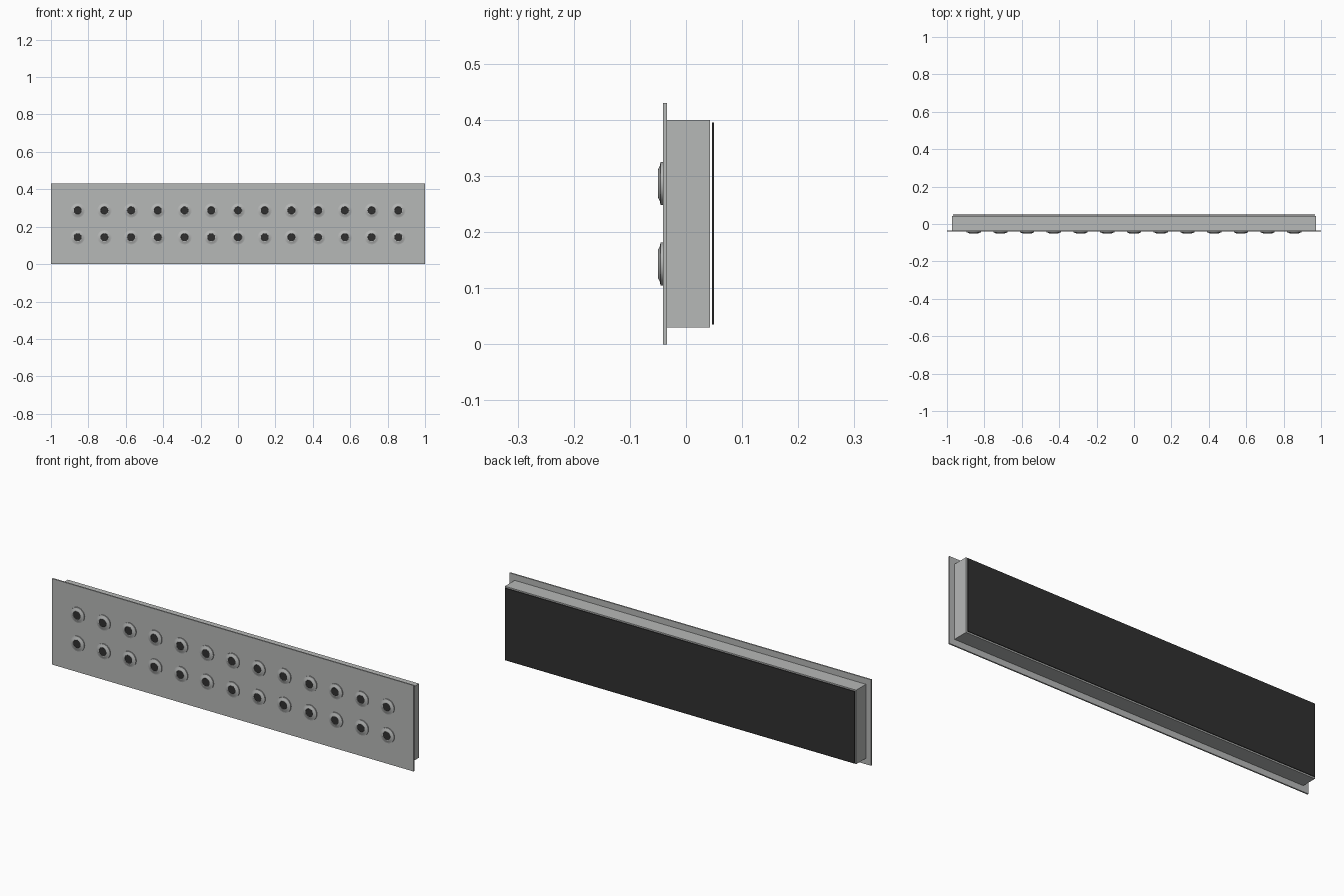
import bpy
import bmesh
from math import cos, sin, tau
from mathutils import Vector

cube = bpy.data.objects.get("Cube")
if cube:
    bpy.data.objects.remove(cube, do_unlink=True)


def material(name, rgb):
    mat = bpy.data.materials.new(name)
    mat.use_nodes = True
    mat.diffuse_color = (*rgb, 1)
    mat.node_tree.nodes["Principled BSDF"].inputs["Base Color"].default_value = (*rgb, 1)
    return mat


grey = material("satin grey", (0.47, 0.48, 0.475))
black = material("charcoal black", (0.03, 0.03, 0.03))


def finish(name, bm, mats):
    bmesh.ops.recalc_face_normals(bm, faces=bm.faces)
    mesh = bpy.data.meshes.new(name)
    bm.to_mesh(mesh)
    bm.free()
    for mat in mats:
        mesh.materials.append(mat)
    obj = bpy.data.objects.new(name, mesh)
    bpy.context.collection.objects.link(obj)
    return obj


def box(name, low, high, mat):
    low, high = Vector(low), Vector(high)
    bm = bmesh.new()
    bmesh.ops.create_cube(bm, size=1)
    bmesh.ops.scale(bm, vec=high - low, verts=bm.verts)
    bmesh.ops.translate(bm, vec=(low + high) / 2, verts=bm.verts)
    return finish(name, bm, [mat])


# Housing: flanged front plate, body and dark rear panel
HEIGHT = 0.43
box("front_plate", (-1, -0.041, 0), (1, -0.034, HEIGHT), grey)
box("body", (-0.972, -0.034, 0.03), (0.972, 0.043, 0.40), grey)
box("rear_panel", (-0.967, 0.0465, 0.035), (0.967, 0.05, 0.395), black)

# Round fitting: flat washer, sloped collar and dark centre (radius, y)
PROFILE = [(0.038, -0.041), (0.038, -0.0455), (0.032, -0.0465),
           (0.027, -0.049), (0.024, -0.05), (0.021, -0.05), (0.020, -0.049)]
SIDES = 24


def fitting_mesh():
    bm = bmesh.new()
    rings = [[bm.verts.new((r * cos(tau * i / SIDES), y, r * sin(tau * i / SIDES)))
              for i in range(SIDES)] for r, y in PROFILE]
    for a, b in zip(rings, rings[1:]):
        for i in range(SIDES):
            j = (i + 1) % SIDES
            bm.faces.new((a[i], a[j], b[j], b[i]))
    centre = bm.faces.new(rings[-1])
    centre.material_index = 1
    return bm


# Two rows of thirteen fittings sharing one mesh
first = finish("fitting", fitting_mesh(), [grey, black])
bpy.context.view_layer.objects.active = first
first.select_set(True)
bpy.ops.object.shade_smooth_by_angle(angle=0.5)
for row in (1, 2):
    for col in range(-6, 7):
        obj = bpy.data.objects.new(f"fitting_row{row}_{col + 7}", first.data)
        obj.location = (col / 7, 0, row * HEIGHT / 3)
        bpy.context.collection.objects.link(obj)
bpy.data.objects.remove(first, do_unlink=True)
